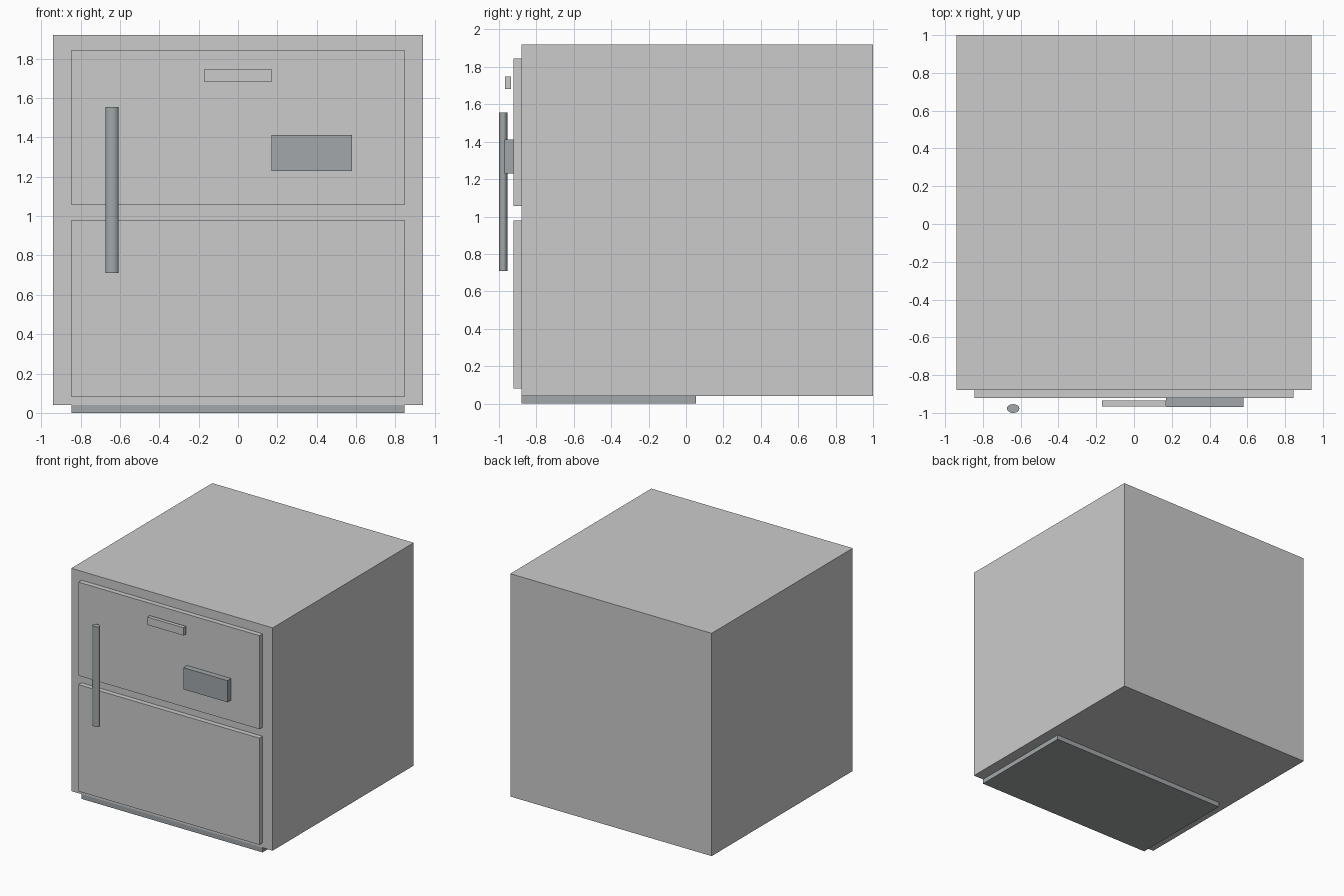
import bpy

if "Cube" in bpy.data.objects:
    bpy.data.objects.remove(bpy.data.objects["Cube"])

# Darker grey for handle, panel and plinth
dark = bpy.data.materials.new("dark_grey")
dark.diffuse_color = (0.36, 0.39, 0.40, 1)
dark.use_nodes = True
dark.node_tree.nodes["Principled BSDF"].inputs["Base Color"].default_value = dark.diffuse_color


def box(name, x, y, z, mat=None):
    """Box from (min, max) ranges on each axis."""
    bpy.ops.mesh.primitive_cube_add(
        size=1, location=[(a + b) / 2 for a, b in (x, y, z)])
    ob = bpy.context.object
    ob.name = name
    ob.scale = [b - a for a, b in (x, y, z)]
    bpy.ops.object.transform_apply(location=False, rotation=False, scale=True)
    if mat:
        ob.data.materials.append(mat)
    return ob


# Cabinet and recessed plinth under its front half
box("cabinet", (-0.94, 0.94), (-0.88, 1.0), (0.04, 1.92))
box("plinth", (-0.845, 0.845), (-0.88, 0.053), (0.0, 0.04), dark)

# Doors
for name, z in (("lower_door", (0.08, 0.98)), ("upper_door", (1.056, 1.845))):
    box(name, (-0.845, 0.845), (-0.922, -0.88), z)

# Name plate and control panel on the upper door
box("front_plate", (-0.17, 0.17), (-0.967, -0.935), (1.682, 1.748))
box("control_panel", (0.17, 0.58), (-0.97, -0.922), (1.23, 1.413), dark)

# Oval bar handle
bpy.ops.mesh.primitive_cylinder_add(
    vertices=32, radius=1, depth=1, location=(-0.64, -0.977, 1.1325))
handle = bpy.context.object
handle.name = "handle"
handle.scale = (0.033, 0.023, 0.845)
bpy.ops.object.transform_apply(location=False, rotation=False, scale=True)
bpy.ops.object.shade_smooth_by_angle()
handle.data.materials.append(dark)
